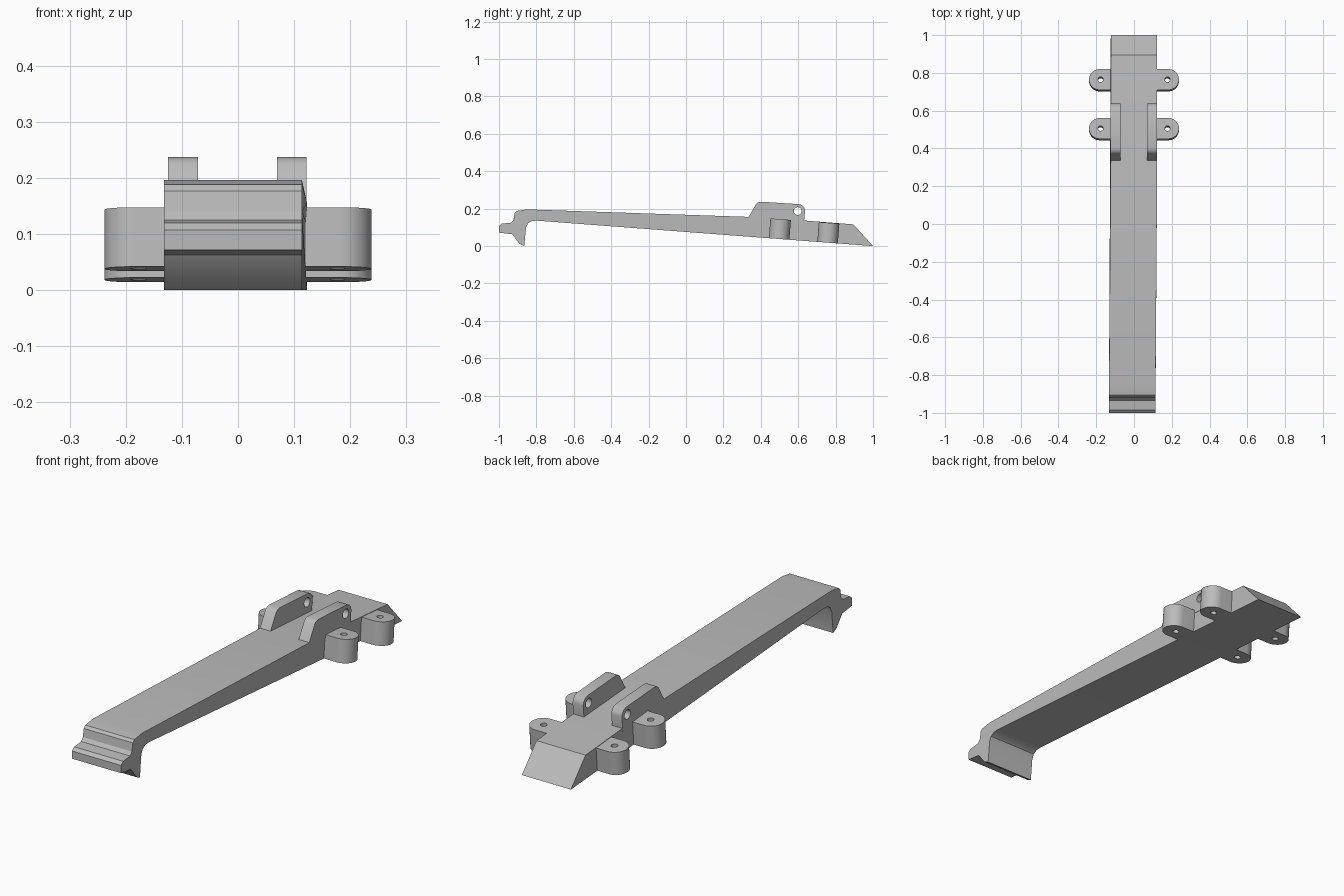
import bpy, bmesh
from math import pi, sin, cos, atan, radians
from mathutils import Matrix, Vector

cube = bpy.data.objects.get("Cube")
if cube:
    bpy.data.objects.remove(cube, do_unlink=True)

grey = bpy.data.materials.new("plain_grey")
grey.use_nodes = True
GREY = (0.5, 0.5, 0.5, 1)
grey.diffuse_color = GREY
grey.node_tree.nodes["Principled BSDF"].inputs["Base Color"].default_value = GREY


def arc(cx, cy, r, start, end, steps):
    return [(cx + r * cos(start + (end - start) * i / steps),
             cy + r * sin(start + (end - start) * i / steps)) for i in range(steps + 1)]


def plate(name, loops, depth, matrix):
    """Fill an outline (and optional hole loops) in local XY, then extrude along Z."""
    bm = bmesh.new()
    edges = []
    for loop in loops:
        vs = [bm.verts.new((x, y, 0)) for x, y in loop]
        edges += [bm.edges.new((vs[i - 1], vs[i])) for i in range(len(vs))]
    if len(loops) == 1:
        bm.faces.new(bm.verts)
    else:
        bmesh.ops.triangle_fill(bm, edges=edges, use_beauty=True)
    side = bmesh.ops.extrude_face_region(bm, geom=bm.faces[:], use_keep_orig=True)
    moved = [g for g in side["geom"] if isinstance(g, bmesh.types.BMVert)]
    bmesh.ops.translate(bm, verts=moved, vec=(0, 0, depth))
    bm.transform(matrix)
    bmesh.ops.recalc_face_normals(bm, faces=bm.faces[:])
    mesh = bpy.data.meshes.new(name)
    bm.to_mesh(mesh)
    bm.free()
    mesh.materials.append(grey)
    obj = bpy.data.objects.new(name, mesh)
    bpy.context.collection.objects.link(obj)
    bpy.ops.object.select_all(action="DESELECT")
    obj.select_set(True)
    bpy.context.view_layer.objects.active = obj
    bpy.ops.object.shade_smooth_by_angle(angle=radians(30))
    return obj


def side_frame(x):
    """Local XY becomes world YZ, local Z becomes world X, starting at x."""
    return Matrix(((0, 0, 1, x), (1, 0, 0, 0), (0, 1, 0, 0), (0, 0, 0, 1)))


# Long tapering arm with a hooked front lip and a wedge at the back
arm_profile = [
    (1, 0), (0.895, 0.116), (0.64, 0.136), (0.335, 0.156), (-0.85, 0.196),
    (-0.905, 0.188), (-0.916, 0.177), (-0.922, 0.14), (-0.935, 0.125),
    (-0.985, 0.12), (-1, 0.107), (-1, 0.072), (-0.93, 0.063),
    (-0.89, 0.012), (-0.865, 0), (-0.855, 0.1), (-0.845, 0.122),
    (-0.825, 0.134), (-0.8, 0.136)]
arm = plate("arm", [arm_profile], 0.246, side_frame(-0.123))
# The front end drifts slightly to one side
for v in arm.data.vertices:
    if v.co.y < 0.3:
        v.co.x -= 0.009

# Pair of upright hinge cheeks with a pin hole
cheek_profile = [(0.335, 0.14), (0.335, 0.156), (0.375, 0.225), (0.385, 0.233), (0.4, 0.237),
                 (0.605, 0.224), (0.622, 0.218), (0.633, 0.205), (0.637, 0.19),
                 (0.63, 0.12)]
pin_hole = arc(0.597, 0.187, 0.021, 0, 2 * pi, 24)[:-1]
for name, x in (("right_hinge_cheek", -0.1245), ("left_hinge_cheek", 0.0695)):
    plate(name, [cheek_profile, pin_hole], 0.053, side_frame(x))

# Four round-ended screw lugs, square to the sloping underside
SLOPE = 0.0756
tilt = Matrix.Rotation(-atan(SLOPE), 4, "X")
lug_outline = arc(0.183, 0, 0.055, -pi / 2, pi / 2, 24) + [(0.115, 0.055), (0.115, -0.055)]
screw_hole = arc(0.177, 0, 0.014, 0, 2 * pi, 20)[:-1]
for place, y in (("front", 0.498), ("back", 0.757)):
    for side, s in (("left", 1), ("right", -1)):
        base = Vector((0, y, (1 - y) * SLOPE))
        frame = Matrix.Translation(base) @ tilt @ Matrix.Diagonal((s, 1, 1, 1))
        plate(f"{place}_{side}_lug", [lug_outline, screw_hole], 0.106, frame)
